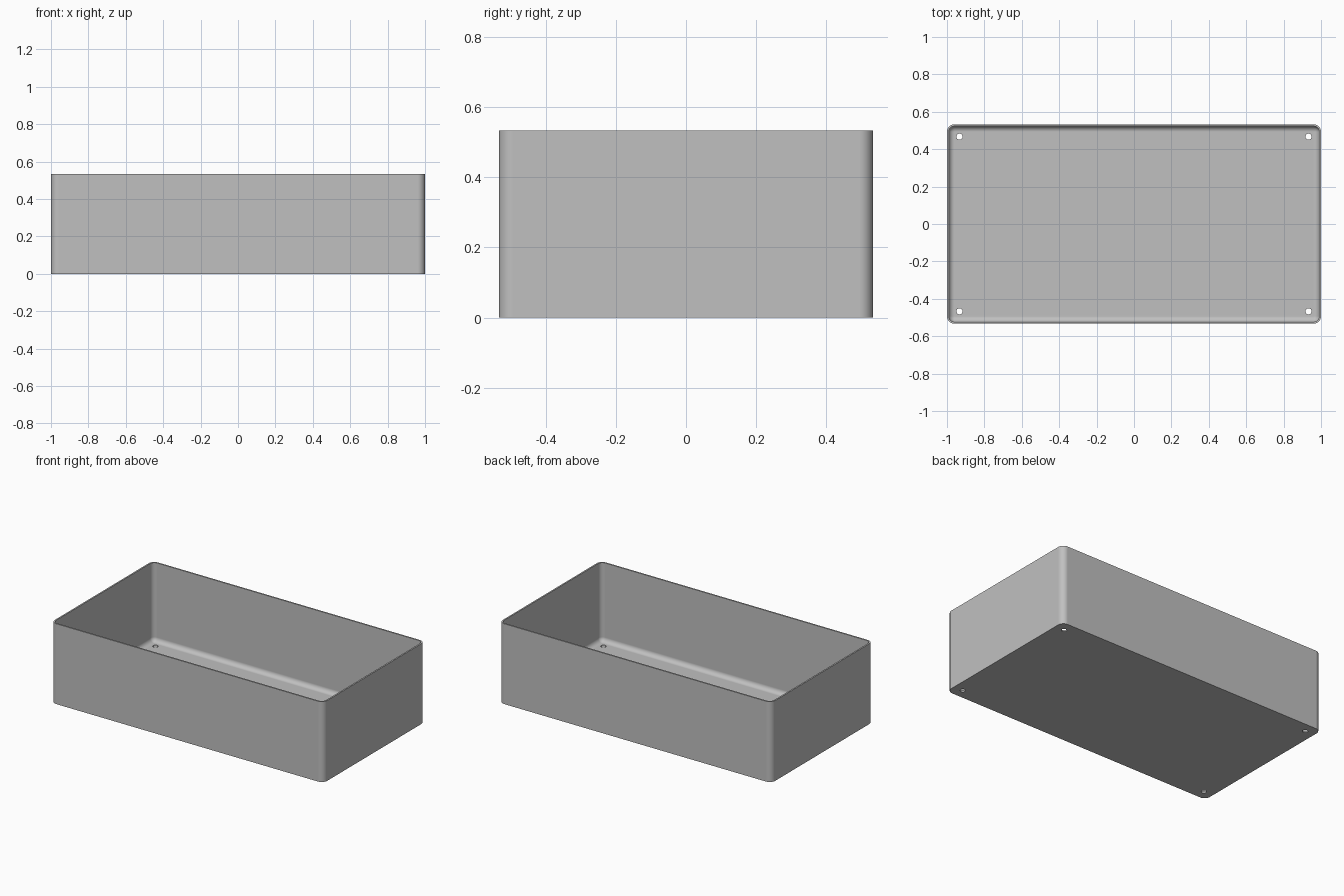
import bpy, bmesh, math

cube = bpy.data.objects.get("Cube")
if cube:
    bpy.data.objects.remove(cube, do_unlink=True)

HX, HY, H = 1.0, 0.533, 0.533    # half length, half depth, height
R, WALL, FILLET = 0.04, 0.01, 0.03
SEG = 8

grey = bpy.data.materials.new("plain grey")
grey.use_nodes = True
colour = (0.53, 0.53, 0.53, 1)
grey.diffuse_color = colour
grey.node_tree.nodes["Principled BSDF"].inputs["Base Color"].default_value = colour


def ring(bm, inset, z):
    """Rounded rectangle, moved in from the outer wall."""
    r = max(R - inset, 0.001)
    verts = []
    for q, (sx, sy) in enumerate([(1, 1), (-1, 1), (-1, -1), (1, -1)]):
        cx, cy = sx * (HX - inset - r), sy * (HY - inset - r)
        for i in range(SEG + 1):
            a = math.pi / 2 * (q + i / SEG)
            verts.append(bm.verts.new((cx + r * math.cos(a), cy + r * math.sin(a), z)))
    return verts


# Open tray: outer wall, rim, inner wall, then a rounded fillet down to the floor
profile = [(0, 0), (0, H), (WALL, H)]
for i in range(SEG + 1):
    a = math.pi / 2 * i / SEG
    profile.append((WALL + FILLET * (1 - math.cos(a)), WALL + FILLET * (1 - math.sin(a))))

bm = bmesh.new()
rings = [ring(bm, inset, z) for inset, z in profile]
for a, b in zip(rings, rings[1:]):
    for i in range(len(a)):
        j = (i + 1) % len(a)
        bm.faces.new((a[i], a[j], b[j], b[i]))
bm.faces.new(rings[0][::-1])
bm.faces.new(rings[-1])
bmesh.ops.remove_doubles(bm, verts=bm.verts, dist=0.00001)
bmesh.ops.recalc_face_normals(bm, faces=bm.faces)
mesh = bpy.data.meshes.new("tray")
bm.to_mesh(mesh)
bm.free()
mesh.materials.append(grey)
tray = bpy.data.objects.new("tray", mesh)
bpy.context.collection.objects.link(tray)

# Screw holes through the floor, one in each corner
for sx in (-1, 1):
    for sy in (-1, 1):
        bpy.ops.mesh.primitive_cylinder_add(
            vertices=24, radius=0.0165, depth=0.1, location=(sx * 0.933, sy * 0.467, 0))
        cutter = bpy.context.object
        cutter.name = "screw_hole_cutter"
        cutter.data.materials.append(grey)
        cut = tray.modifiers.new("screw hole", "BOOLEAN")
        cut.operation, cut.solver, cut.object = "DIFFERENCE", "EXACT", cutter
        bpy.ops.object.select_all(action="DESELECT")
        tray.select_set(True)
        bpy.context.view_layer.objects.active = tray
        bpy.ops.object.modifier_apply(modifier=cut.name)
        bpy.data.objects.remove(cutter, do_unlink=True)

# Smooth round corners, crisp rim and base
bpy.ops.object.shade_smooth_by_angle(angle=math.radians(30))
weighted = tray.modifiers.new("flat walls", "WEIGHTED_NORMAL")
weighted.keep_sharp = True
